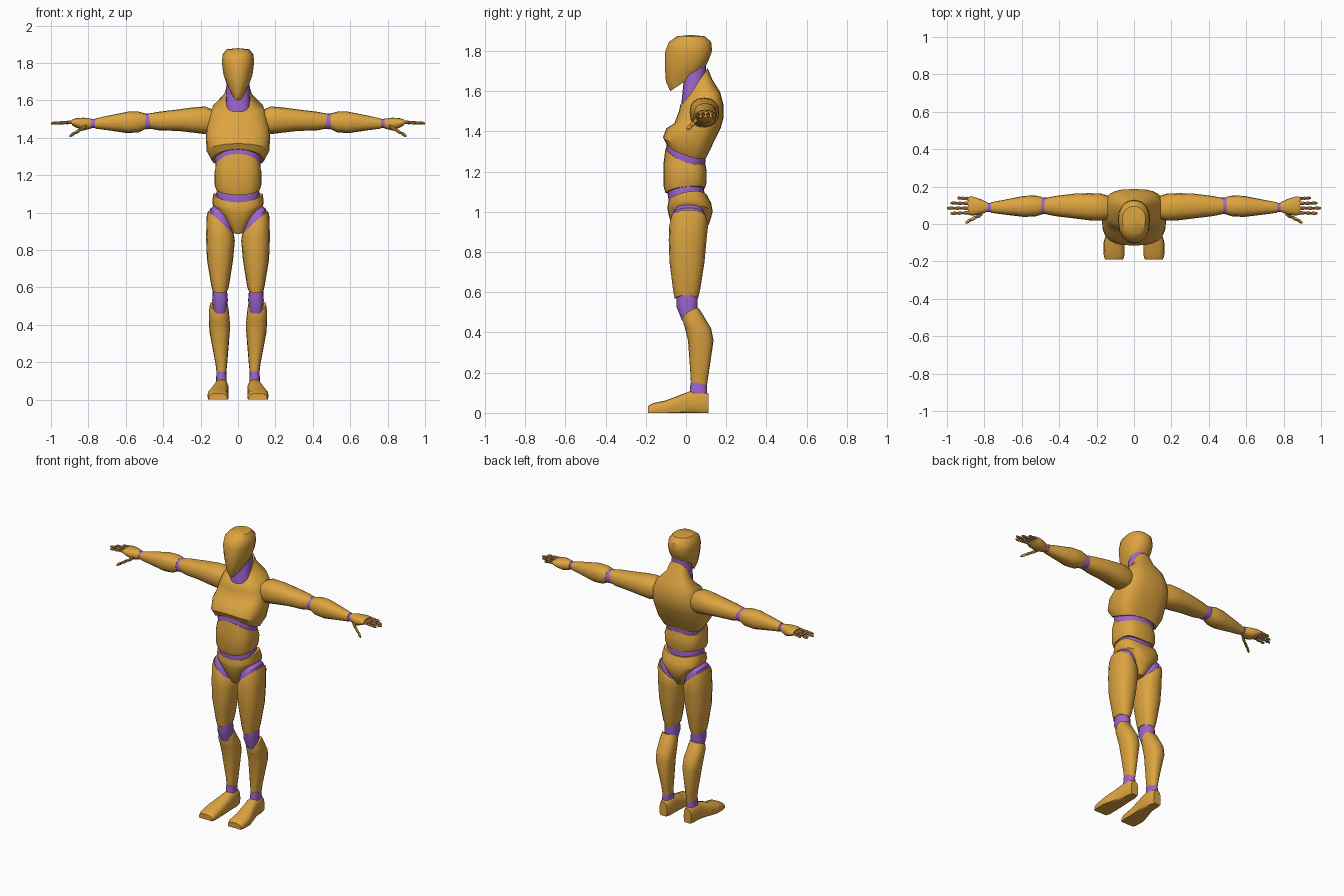
import bpy, bmesh, math


def colour(name, rgb):
    m = bpy.data.materials.new(name)
    m.diffuse_color = (*rgb, 1)
    return m


GOLD = colour("golden_shell", (0.72, 0.37, 0.05))
PURPLE = colour("purple_joint", (0.34, 0.13, 0.62))


def spow(c, p):
    return math.copysign(abs(c) ** p, c)


def loft(name, rings, mat=GOLD, axis="z", mirror=False, n=16, power=2.4, cap=0.0):
    """Skin rounded rings (u0, u1, v0, v1, t, slope_u, slope_v, arch, taper) along an axis."""
    bm = bmesh.new()

    def vert(u, v, t):
        co = {"z": (u, v, t), "x": (t, u, v), "y": (u, t, v)}[axis]
        return bm.verts.new((co[0], co[1], max(co[2], 0)))

    loops = []
    for r in rings:
        u0, u1, v0, v1, t, su, sv, arch, taper = tuple(r) + (0,) * (9 - len(r))
        loop = []
        for i in range(n):
            ang = 2 * math.pi * i / n
            a, b = spow(math.cos(ang), 2 / power), spow(math.sin(ang), 2 / power)
            loop.append(vert((u0 + u1) / 2 + a * (u1 - u0) / 2 * (1 + taper * b),
                             (v0 + v1) / 2 + b * (v1 - v0) / 2,
                             t + su * a + sv * b + arch * a * a))
        loops.append(loop)
    for lo, hi in zip(loops, loops[1:]):
        for i in range(n):
            j = (i + 1) % n
            bm.faces.new((lo[i], lo[j], hi[j], hi[i]))
    for loop, r, off in ((loops[0], rings[0], 0), (loops[-1], rings[-1], cap)):
        c = vert((r[0] + r[1]) / 2, (r[2] + r[3]) / 2, r[4] + off)
        for i in range(n):
            bm.faces.new((loop[i], loop[(i + 1) % n], c))
    bmesh.ops.recalc_face_normals(bm, faces=bm.faces)
    me = bpy.data.meshes.new(name)
    bm.to_mesh(me)
    bm.free()
    me.materials.append(mat)
    ob = bpy.data.objects.new(name, me)
    bpy.context.collection.objects.link(ob)
    if mirror:
        ob.modifiers.new("Mirror", "MIRROR").use_mirror_merge = False
    bpy.ops.object.select_all(action="DESELECT")
    ob.select_set(True)
    bpy.context.view_layer.objects.active = ob
    bpy.ops.object.shade_smooth_by_angle(angle=math.radians(38))
    return ob


def sym(w, *rest):
    return (-w, w, *rest)


# Head and neck
loft("head", [sym(.042, -.078, .085, 1.655, 0, .055, 0, .3),
              sym(.062, -.100, .102, 1.69, 0, .042, 0, .25),
              sym(.078, -.105, .115, 1.74, 0, .02, 0, .15),
              sym(.086, -.103, .130, 1.80, 0, 0, 0, .05),
              sym(.083, -.085, .125, 1.845),
              sym(.062, -.045, .095, 1.873)], power=2.2, cap=.007)
loft("neck", [sym(.072, -.025, .10, 1.50),
              sym(.066, -.022, .10, 1.58, 0, .03),
              sym(.062, -.010, .10, 1.70, 0, .03)], PURPLE)

# Torso
loft("chest", [sym(.137, -.100, .100, 1.305, 0, -.035, -.025),
               sym(.168, -.115, .130, 1.35, 0, -.02, -.02),
               sym(.172, -.098, .172, 1.415),
               sym(.168, -.058, .187, 1.455, 0, .015),
               sym(.157, -.035, .187, 1.515, 0, .015),
               sym(.135, -.028, .170, 1.565, 0, .03),
               sym(.080, -.022, .130, 1.60, 0, .06),
               sym(.064, .000, .108, 1.635, 0, .08)], n=24, power=2.8)
loft("chest_joint", [sym(.110, -.09, .088, 1.20),
                     sym(.125, -.10, .097, 1.28, 0, -.03),
                     sym(.120, -.09, .090, 1.36)], PURPLE, n=24)
loft("abdomen", [sym(.118, -.102, .095, 1.105, 0, .012, .02),
                 sym(.125, -.112, .103, 1.14, 0, .012, .01),
                 sym(.127, -.112, .103, 1.22, 0, -.02, -.01),
                 sym(.118, -.102, .095, 1.28, 0, -.035, -.03)], n=24, power=2.8)
loft("waist_joint", [sym(.112, -.08, .09, 1.02),
                     sym(.116, -.092, .092, 1.09),
                     sym(.110, -.085, .085, 1.15)], PURPLE, n=24)

# Pelvis, tapering to a V between the legs
loft("pelvis", [sym(.030, -.045, .075, .885, 0, 0, .01),
                sym(.085, -.075, .115, .94, 0, 0, .05),
                sym(.132, -.090, .133, 1.00, 0, 0, .035),
                sym(.138, -.093, .125, 1.035, 0, .01, .02),
                sym(.132, -.086, .103, 1.07, 0, .015, .03)], n=24, power=2.5)

# Legs
loft("hip_joint", [(.025, .158, -.075, .095, .92, .055),
                   (.030, .150, -.075, .100, .965, .055),
                   (.040, .125, -.055, .085, 1.00, .04)], PURPLE, mirror=True)
loft("thigh", [(.055, .137, -.057, .060, .57, 0, 0, .015),
               (.048, .143, -.064, .070, .61),
               (.026, .166, -.082, .092, .75),
               (.017, .171, -.086, .102, .86, .01),
               (.022, .167, -.083, .110, .935, .05),
               (.032, .160, -.076, .104, .955, .055)], mirror=True)
loft("knee", [(.065, .130, -.02, .045, .46),
              (.054, .138, -.048, .058, .53),
              (.060, .134, -.048, .058, .60)], PURPLE, mirror=True)
loft("shin", [(.064, .113, .025, .102, .13, 0, -.008),
              (.058, .120, .022, .112, .19),
              (.044, .152, .010, .137, .36),
              (.044, .156, -.005, .125, .42),
              (.049, .156, -.018, .085, .475, 0, .012),
              (.055, .150, -.014, .062, .50, 0, .022, .01)], mirror=True)
loft("ankle", [(.060, .118, .018, .105, .09),
               (.063, .115, .022, .103, .15)], PURPLE, mirror=True)
loft("foot", [(.058, .155, -.02, .034, -.19),
              (.050, .162, -.02, .048, -.165),
              (.050, .163, -.02, .062, -.10),
              (.050, .145, -.025, .085, -.04),
              (.050, .128, -.025, .108, .02),
              (.052, .124, -.025, .112, .085),
              (.062, .116, -.02, .095, .113)], axis="y", mirror=True, power=2.8)

# Arms
loft("upper_arm", [(.025, .150, 1.43, 1.55, .135),
                   (.018, .162, 1.42, 1.568, .175),
                   (.020, .165, 1.428, 1.563, .24),
                   (.030, .162, 1.437, 1.552, .32),
                   (.042, .150, 1.44, 1.54, .42),
                   (.054, .138, 1.45, 1.53, .478)], axis="x", mirror=True)
loft("elbow", [(.053, .140, 1.447, 1.528, .455),
               (.052, .142, 1.446, 1.53, .49),
               (.055, .140, 1.45, 1.525, .53)], PURPLE, "x", True)
loft("forearm", [(.050, .145, 1.447, 1.53, .495),
                 (.040, .153, 1.43, 1.54, .53),
                 (.038, .150, 1.425, 1.54, .59),
                 (.050, .130, 1.44, 1.52, .69),
                 (.060, .116, 1.45, 1.503, .765)], axis="x", mirror=True)
loft("wrist", [(.062, .114, 1.452, 1.500, .74),
               (.066, .112, 1.455, 1.500, .80)], PURPLE, "x", True)
loft("palm", [(.066, .116, 1.450, 1.503, .782),
              (.050, .135, 1.440, 1.508, .825),
              (.045, .147, 1.455, 1.505, .865),
              (.050, .145, 1.468, 1.498, .888)], axis="x", mirror=True)


def finger(name, start, end, r):
    """A thin purple core carrying three golden segments."""
    def ring(f, k):
        x, y, z = (s + (e - s) * f for s, e in zip(start, end))
        return (y - r * k, y + r * k, z - r * k, z + r * k, x)
    loft(name + "_joints", [ring(0, .7), ring(.95, .6)], PURPLE, "x", True, 8, 2)
    for i, (f0, f1) in enumerate(((.05, .36), (.43, .68), (.74, 1))):
        m = (f0 + f1) / 2
        loft(f"{name}_segment_{i + 1}", [ring(f0, .8), ring(m, 1 - .07 * i), ring(f1, .7 - .1 * i)],
             GOLD, "x", True, 8, 2)


# Fingers and thumb
for name, y, tip in (("index_finger", .060, .98), ("middle_finger", .085, 1.0),
                     ("ring_finger", .110, .98), ("little_finger", .135, .945)):
    finger(name, (.875, y, 1.485), (tip, y + (y - .09) * .1, 1.478), .010)
finger("thumb", (.81, .055, 1.462), (.90, .008, 1.41), .012)
